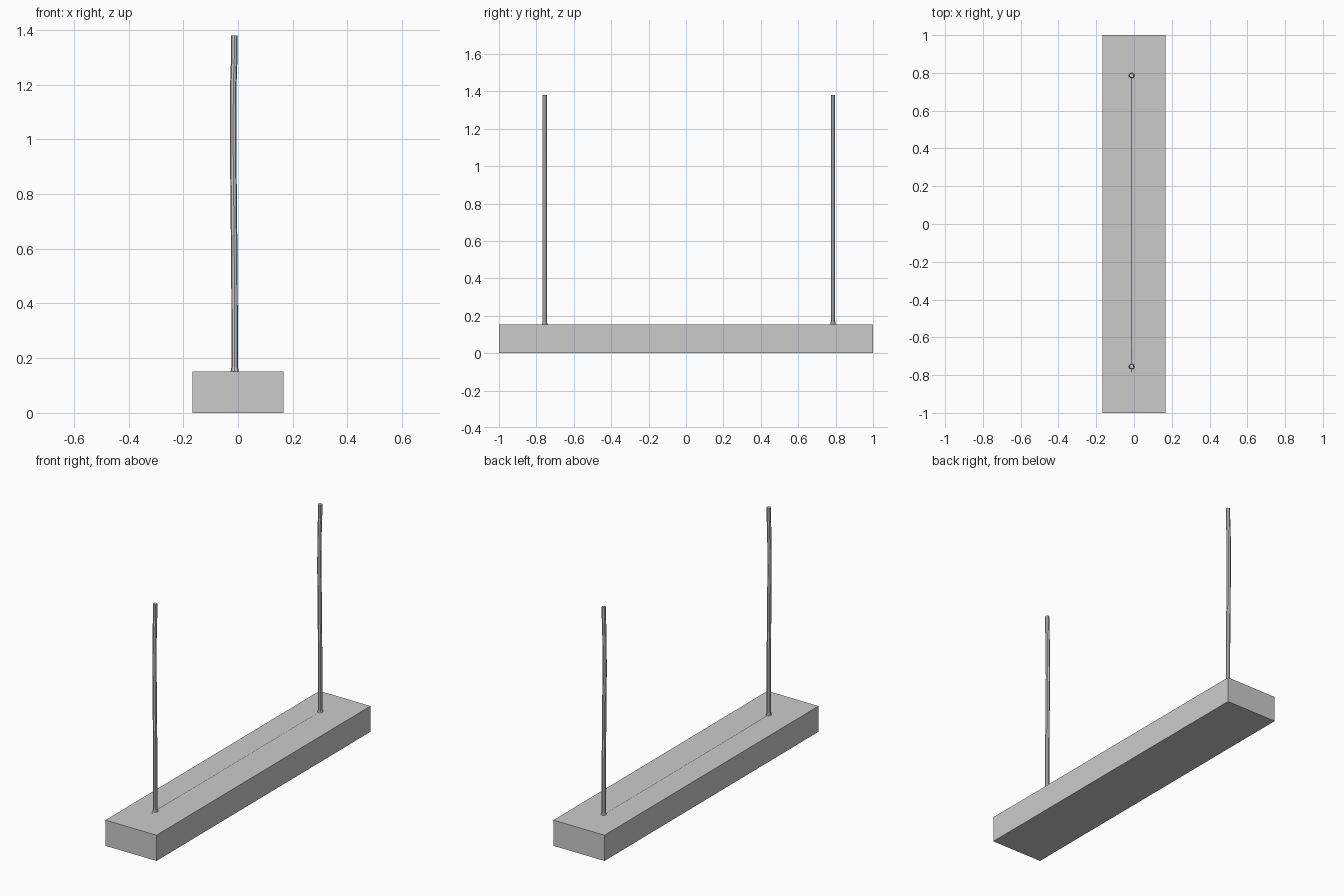
import bpy

if "Cube" in bpy.data.objects:
    bpy.data.objects.remove(bpy.data.objects["Cube"])

def tube(name, points, radius):
    """Bent rod swept along a poly path, with closed ends."""
    cu = bpy.data.curves.new(name, 'CURVE')
    cu.dimensions = '3D'
    cu.bevel_depth = radius
    cu.bevel_resolution = 2
    cu.use_fill_caps = True
    sp = cu.splines.new('POLY')
    sp.points.add(len(points) - 1)
    for p, co in zip(sp.points, points):
        p.co = (*co, 1)
    ob = bpy.data.objects.new(name, cu)
    bpy.context.collection.objects.link(ob)
    bpy.ops.object.select_all(action='DESELECT')
    ob.select_set(True)
    bpy.context.view_layer.objects.active = ob
    bpy.ops.object.convert(target='MESH')
    bpy.ops.object.shade_smooth_by_angle()

# Solid base block
bpy.ops.mesh.primitive_cube_add(size=1, location=(0, 0, 0.076))
base = bpy.context.object
base.name = "base_block"
base.scale = (0.334, 2.0, 0.152)
bpy.ops.object.transform_apply(location=True, scale=True)

# Two slightly bowed uprights
profile = [(-0.012, 0.13), (-0.013, 0.5), (-0.016, 0.8),
           (-0.018, 1.0), (-0.017, 1.2), (-0.013, 1.32), (-0.013, 1.38)]
for name, y in (("front_post", -0.755), ("back_post", 0.786)):
    tube(name, [(x, y, z) for x, z in profile], 0.0118)
    # Small flare where the post meets the block
    bpy.ops.mesh.primitive_cone_add(vertices=8, radius1=0.016, radius2=0.0118,
                                    depth=0.02, location=(-0.012, y, 0.158))
    bpy.context.object.name = name + "_foot"

# Connecting rod, almost fully sunk in the block's top face
tube("sunken_rod", [(-0.014, -0.785, 0.1425), (-0.014, -0.4, 0.1415),
                    (-0.014, 0.795, 0.1412)], 0.0118)
